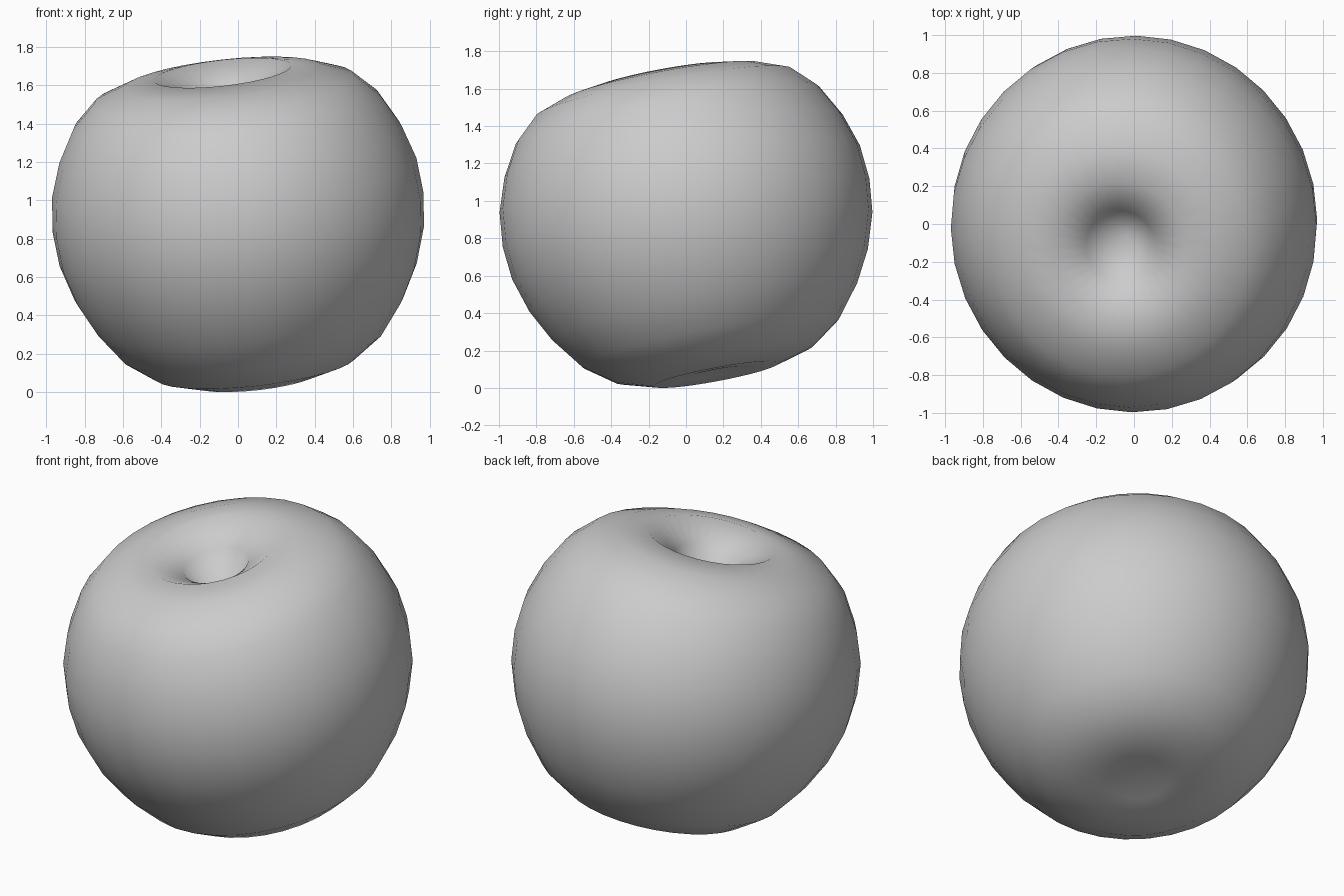
import bpy, bmesh, math
from mathutils import Vector, Matrix

if "Cube" in bpy.data.objects:
    bpy.data.objects.remove(bpy.data.objects["Cube"], do_unlink=True)

SEGMENTS = 32

# Flesh profile: (radius, height) from the lower dimple to the stem hollow
PROFILE = [(0, -0.81), (0.17, -0.825), (0.34, -0.835), (0.54, -0.775),
           (0.7, -0.66), (0.83, -0.49), (0.92, -0.32), (0.98, -0.13),
           (0.997, 0.05), (0.98, 0.235), (0.92, 0.415), (0.825, 0.585),
           (0.7, 0.705), (0.54, 0.765), (0.37, 0.795), (0.19, 0.69), (0, 0.4)]

# Plain grey skin
skin = bpy.data.materials.new("grey_skin")
skin.use_nodes = True
grey = (0.6, 0.6, 0.6, 1)
skin.diffuse_color = grey
skin.node_tree.nodes["Principled BSDF"].inputs["Base Color"].default_value = grey

# Lathe the profile by spinning it round the core
bm = bmesh.new()
verts = [bm.verts.new((r, 0, h)) for r, h in PROFILE]
edges = [bm.edges.new(pair) for pair in zip(verts, verts[1:])]
bmesh.ops.spin(bm, geom=verts + edges, cent=(0, 0, 0), axis=(0, 0, 1),
               angle=math.tau, steps=SEGMENTS, use_merge=True)
bmesh.ops.remove_doubles(bm, verts=bm.verts, dist=0.001)
bmesh.ops.recalc_face_normals(bm, faces=bm.faces)

# Slightly narrower from side to side, leaning forward and to the right
lean = Vector((0, 0, 1)).rotation_difference(Vector((-0.112, -0.187, 1)))
bm.transform(lean.to_matrix().to_4x4() @ Matrix.Diagonal((0.975, 1, 1, 1)))

# Rest on the ground, centred
low = [min(v.co[i] for v in bm.verts) for i in range(3)]
high = [max(v.co[i] for v in bm.verts) for i in range(3)]
base = Vector(((low[0] + high[0]) / 2, (low[1] + high[1]) / 2, low[2]))
bm.transform(Matrix.Translation(-base))

mesh = bpy.data.meshes.new("fruit_body")
bm.to_mesh(mesh)
bm.free()
mesh.materials.append(skin)
mesh.shade_smooth()
fruit = bpy.data.objects.new("fruit_body", mesh)
bpy.context.collection.objects.link(fruit)
